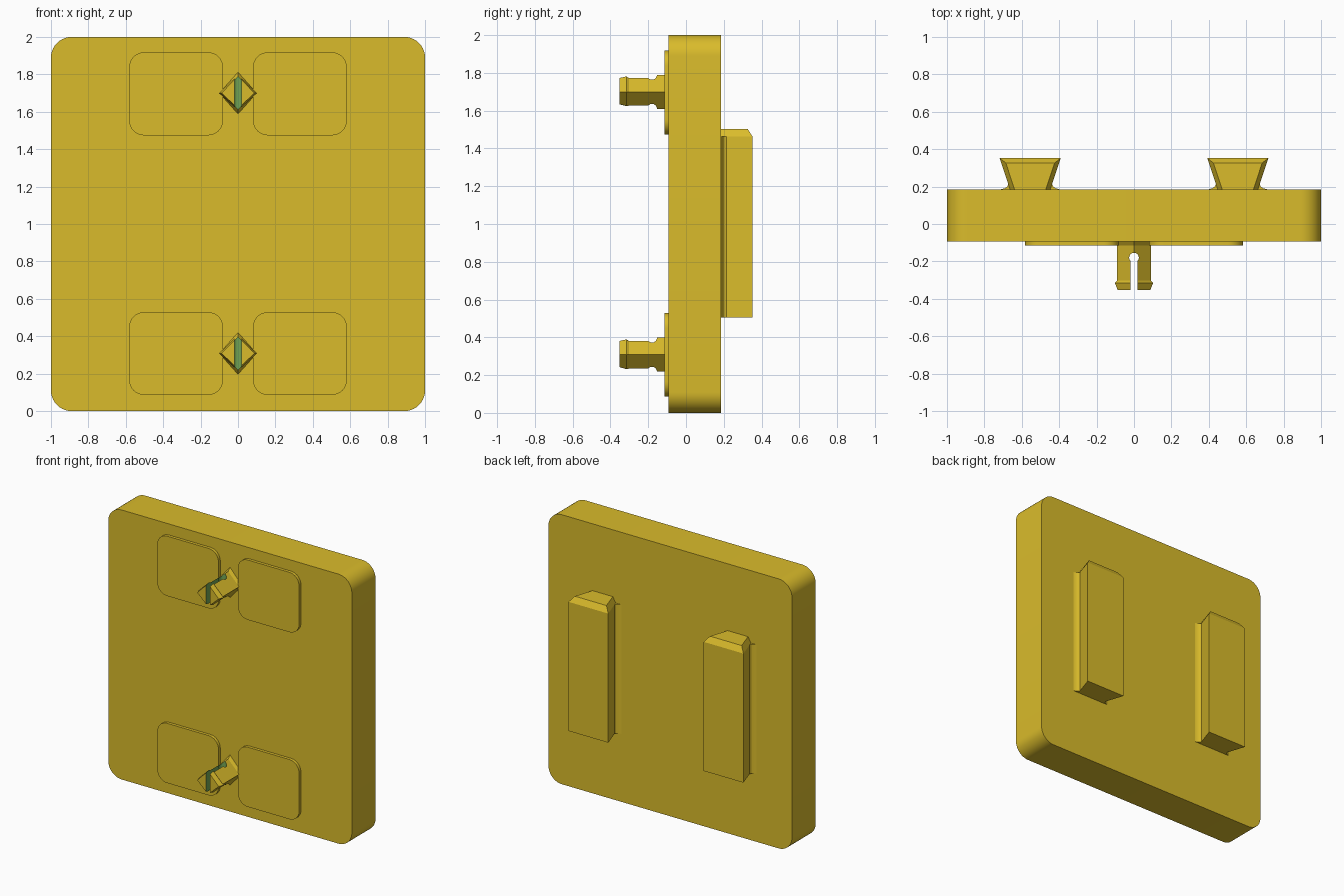
import bpy, bmesh, math

if "Cube" in bpy.data.objects:
    bpy.data.objects.remove(bpy.data.objects["Cube"])


def material(name, rgb):
    m = bpy.data.materials.new(name)
    m.diffuse_color = (*rgb, 1)
    m.use_nodes = True
    m.node_tree.nodes["Principled BSDF"].inputs["Base Color"].default_value = m.diffuse_color
    return m


GOLD = material("gold", (0.70, 0.50, 0.024))
GREEN = material("green", (0.17, 0.38, 0.09))


def loft(name, loops, mat=GOLD, smooth=False):
    """Skin a list of equal-length closed loops and cap both ends."""
    bm = bmesh.new()
    rings = [[bm.verts.new(p) for p in loop] for loop in loops]
    n = len(rings[0])
    for a, b in zip(rings, rings[1:]):
        for i in range(n):
            j = (i + 1) % n
            bm.faces.new((a[i], a[j], b[j], b[i]))
    bm.faces.new(rings[0])
    bm.faces.new(rings[-1])
    bmesh.ops.recalc_face_normals(bm, faces=bm.faces)
    me = bpy.data.meshes.new(name)
    bm.to_mesh(me)
    bm.free()
    ob = bpy.data.objects.new(name, me)
    bpy.context.collection.objects.link(ob)
    me.materials.append(mat)
    if smooth:
        activate(ob)
        bpy.ops.object.shade_smooth_by_angle(angle=math.radians(30))
    return ob


def activate(ob):
    bpy.ops.object.select_all(action='DESELECT')
    ob.select_set(True)
    bpy.context.view_layer.objects.active = ob


def rounded_slab(name, x0, x1, z0, z1, y0, y1, r, seg=10):
    pts = []
    corners = [(x1 - r, z1 - r), (x0 + r, z1 - r), (x0 + r, z0 + r), (x1 - r, z0 + r)]
    for k, (cx, cz) in enumerate(corners):
        for i in range(seg + 1):
            a = math.pi / 2 * (k + i / seg)
            pts.append((cx + r * math.cos(a), cz + r * math.sin(a)))
    return loft(name, [[(x, y, z) for x, z in pts] for y in (y0, y1)], smooth=True)


# Main plate
rounded_slab("plate", -1, 1, 0, 2, -0.093, 0.185, 0.11)

# Thin raised pads on the front
for level, z0, z1 in (("lower", 0.086, 0.529), ("upper", 1.474, 1.918)):
    for side, x0, x1 in (("left", -0.582, -0.08), ("right", 0.08, 0.582)):
        rounded_slab(f"{level}_{side}_pad", x0, x1, z0, z1, -0.115, -0.085, 0.08, 8)

# Diamond snap clips: (y, half width, height above and below) from the foot to the tip
SECTIONS = [(-0.08, 0.10, 0.112, 0.112), (-0.093, 0.10, 0.112, 0.112),
            (-0.115, 0.09, 0.09, 0.09), (-0.303, 0.09, 0.09, 0.09),
            (-0.315, 0.102, 0.098, 0.092), (-0.352, 0.088, 0.09, 0.082)]
HOLE_Y, HOLE_R, SLOT = -0.18, 0.026, 0.0175

for level, zc in (("lower", 0.308), ("upper", 1.70)):
    clip = loft(f"{level}_clip", [[(w, y, zc), (0, y, zc + up), (-w, y, zc), (0, y, zc - dn)]
                                  for y, w, up, dn in SECTIONS])
    clip.data.materials.append(GREEN)
    # Keyhole slot through the clip
    start = math.asin(SLOT / HOLE_R)
    key = [(SLOT, -0.40)]
    for i in range(17):
        a = -math.pi / 2 + start + (2 * math.pi - 2 * start) * i / 16
        key.append((HOLE_R * math.cos(a), HOLE_Y + HOLE_R * math.sin(a)))
    key.append((-SLOT, -0.40))
    cutter = loft("slot_cutter", [[(x, y, z) for x, y in key] for z in (zc - 0.2, zc + 0.2)])
    cutter.hide_render = True
    mod = clip.modifiers.new("slot", 'BOOLEAN')
    mod.operation, mod.solver, mod.object = 'DIFFERENCE', 'EXACT', cutter
    activate(clip)
    bpy.ops.object.modifier_apply(modifier=mod.name)
    bpy.data.objects.remove(cutter)
    # Only the vertical slot and hole walls are green
    for f in clip.data.polygons:
        c, upright = f.center, abs(f.normal.z) < 0.02
        in_hole = math.hypot(c.x, c.y - HOLE_Y) < 0.03
        f.material_index = int(upright and (in_hole or abs(f.normal.x) > 0.99))

# Dovetail rails on the back, with a chamfered upper end and flared root strips
Z0, Z1, Z2 = 0.505, 1.463, 1.504


def trapezoid(cx, root, tip, y_tip, z):
    return [(cx - root, 0.18, z), (cx + root, 0.18, z), (cx + tip, y_tip, z), (cx - tip, y_tip, z)]


for side, cx in (("left", -0.555), ("right", 0.555)):
    loft(f"{side}_rail", [trapezoid(cx, 0.106, 0.163, 0.352, Z0),
                          trapezoid(cx, 0.106, 0.163, 0.352, Z1),
                          trapezoid(cx, 0.082, 0.13, 0.326, Z2)])
    for s in (-1, 1):
        root = [(0.09, 0.18), (0.155, 0.18), (0.155, 0.186), (0.135, 0.191),
                (0.122, 0.201), (0.117, 0.215), (0.09, 0.215)]
        loft(f"{side}_rail_root", [[(cx + s * x, y, z) for x, y in root] for z in (Z0, Z1)],
             smooth=True)
